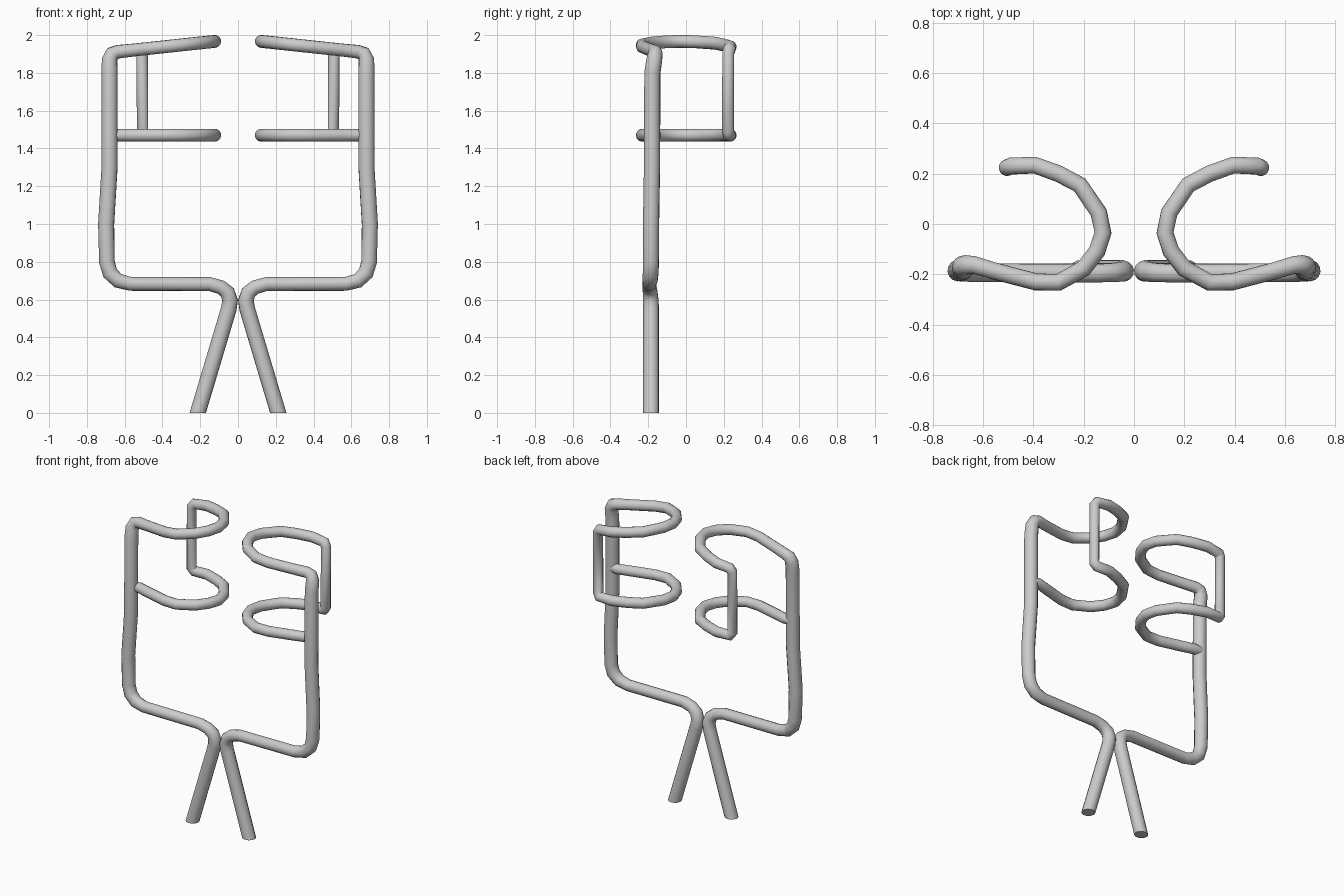
import bpy, bmesh, math
from mathutils import Vector

if "Cube" in bpy.data.objects:
    bpy.data.objects.remove(bpy.data.objects["Cube"])

SIDES = 14


def tube(name, path):
    """Sweep a round section along (x, y, z, radius) points, mirrored in x."""
    pts = [Vector(p[:3]) for p in path]
    n = len(pts)
    bm = bmesh.new()
    rings, side = [], None
    for i, p in enumerate(pts):
        a = (p - pts[i - 1]).normalized() if i else None
        b = (pts[i + 1] - p).normalized() if i < n - 1 else None
        t = ((a or b) + (b or a)).normalized()
        if side is None:
            side = t.orthogonal()
        side = (side - t * side.dot(t)).normalized()
        up = t.cross(side)
        ring = []
        for k in range(SIDES):
            ang = 2 * math.pi * k / SIDES
            co = p + (side * math.cos(ang) + up * math.sin(ang)) * path[i][3]
            if p.z == 0:                       # cut the foot level with the floor
                co -= t * (co.z / t.z)
            ring.append(bm.verts.new(co))
        rings.append(ring)
    for r, s in zip(rings, rings[1:]):
        for k in range(SIDES):
            j = (k + 1) % SIDES
            bm.faces.new((r[k], r[j], s[j], s[k]))
    bm.faces.new(rings[0][::-1])
    bm.faces.new(rings[-1])
    bmesh.ops.recalc_face_normals(bm, faces=bm.faces)
    me = bpy.data.meshes.new(name)
    bm.to_mesh(me)
    bm.free()
    ob = bpy.data.objects.new(name, me)
    bpy.context.collection.objects.link(ob)
    mod = ob.modifiers.new("mirror", 'MIRROR')
    mod.use_mirror_merge = False
    bpy.context.view_layer.objects.active = ob
    ob.select_set(True)
    bpy.ops.object.shade_smooth_by_angle(angle=math.radians(50))
    ob.select_set(False)
    return ob


# leg, horizontal arm and upright post
frame = [
    (0.213, -0.185, 0, .042), (0.049, -0.185, 0.55, .042),
    (0.042, -0.187, 0.595, .042), (0.055, -0.19, 0.637, .040),
    (0.09, -0.193, 0.665, .038), (0.15, -0.195, 0.682, .037),
    (0.57, -0.193, 0.683, .037), (0.635, -0.19, 0.70, .040),
    (0.677, -0.187, 0.74, .042), (0.694, -0.185, 0.80, .042),
    (0.698, -0.185, 1.0, .043), (0.680, -0.18, 1.3, .043),
    (0.680, -0.178, 1.80, .043), (0.680, -0.168, 1.868, .042),
    (0.665, -0.162, 1.902, .039), (0.635, -0.163, 1.912, .036),
]

# open C-shaped loop in plan
loop = [(0.55, -0.188), (0.39, -0.230), (0.30, -0.232), (0.20, -0.177),
        (0.147, -0.108), (0.123, -0.035), (0.14, 0.045), (0.215, 0.155),
        (0.30, 0.200), (0.395, 0.234), (0.49, 0.230)]

# upper loop tilts up toward the middle
top = [(x, y, 1.98 - 0.107 * x, .034) for x, y in loop]
# short drop joining the two loops
drop = [(0.506, 0.224, 1.905, .032), (0.506, 0.222, 1.492, .032)]
# lower loop is level and runs back into the post
low = [(x, y, 1.47, .034) for x, y in reversed(loop)]
low += [(0.63, -0.165, 1.47, .033), (0.67, -0.168, 1.47, .031)]

tube("wire_frame", frame + top + drop + low)
